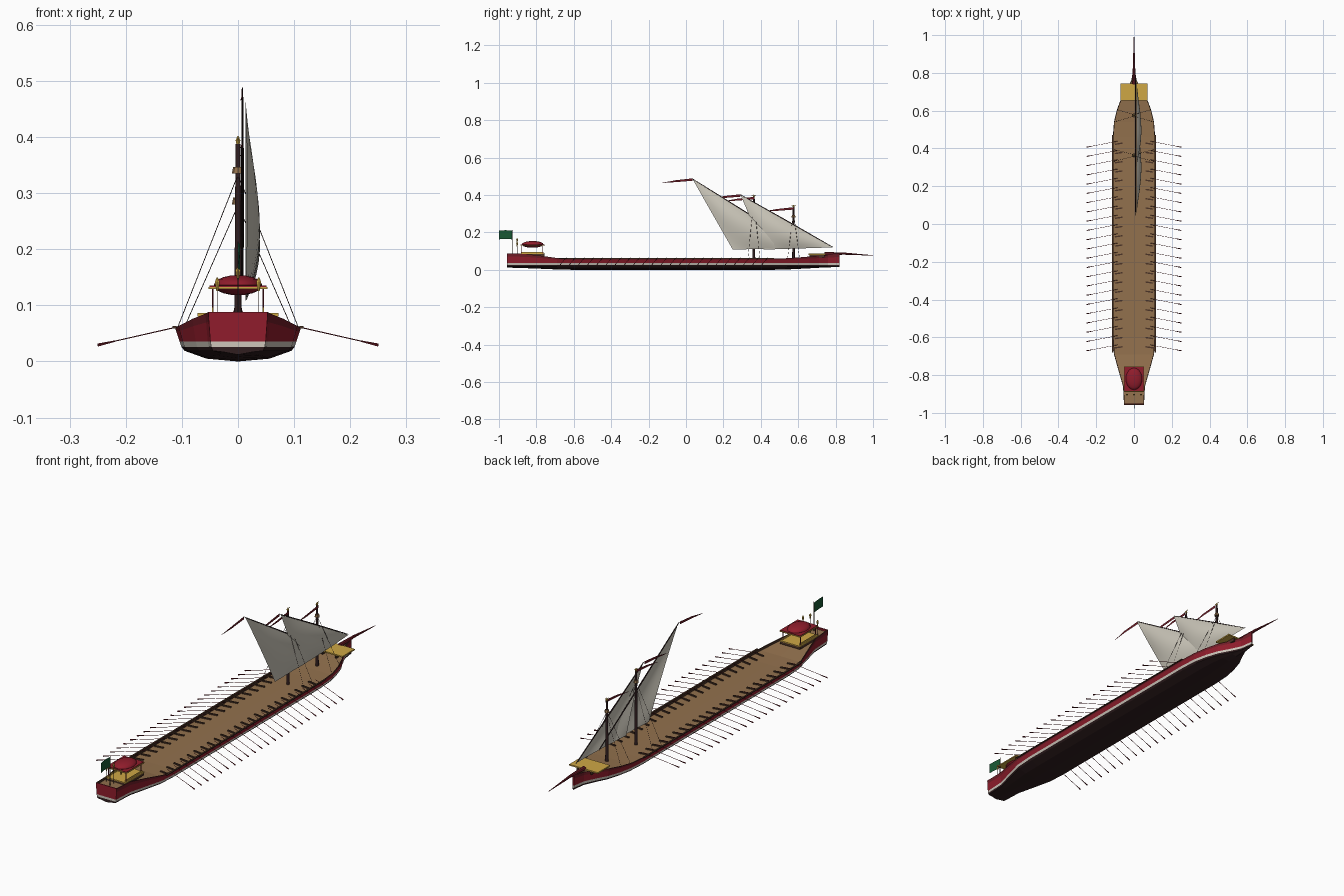
import bpy, bmesh, math
from mathutils import Vector, Matrix

cube = bpy.data.objects.get("Cube")
if cube:
    bpy.data.objects.remove(cube)


def material(name, rgb):
    m = bpy.data.materials.new(name)
    m.use_nodes = True
    m.diffuse_color = (*rgb, 1)
    node = next(n for n in m.node_tree.nodes if n.type == 'BSDF_PRINCIPLED')
    node.inputs["Base Color"].default_value = (*rgb, 1)
    node.inputs["Roughness"].default_value = 0.8
    return m


RED = material("crimson paint", (0.28, 0.012, 0.025))
MAROON = material("maroon", (0.16, 0.012, 0.02))
WHITE = material("off white", (0.62, 0.57, 0.5))
BLACK = material("tarred wood", (0.03, 0.013, 0.014))
DECK = material("deck wood", (0.29, 0.165, 0.075))
DARK = material("dark wood", (0.07, 0.033, 0.02))
GOLD = material("gold", (0.62, 0.39, 0.06))
CANVAS = material("canvas", (0.6, 0.57, 0.49))
GREEN = material("green flag", (0.01, 0.1, 0.035))


def finish(name, bm, mats, smooth=False):
    mesh = bpy.data.meshes.new(name)
    bm.to_mesh(mesh)
    bm.free()
    for m in mats:
        mesh.materials.append(m)
    ob = bpy.data.objects.new(name, mesh)
    bpy.context.collection.objects.link(ob)
    if smooth:
        bpy.ops.object.select_all(action='DESELECT')
        ob.select_set(True)
        bpy.context.view_layer.objects.active = ob
        bpy.ops.object.shade_smooth_by_angle(angle=math.radians(40))
    return ob


def rods(name, mat, segments, sides=6):
    """Tapered rods: each segment is (start, end, radius, end radius)."""
    bm = bmesh.new()
    for a, b, r1, r2 in segments:
        a, b = Vector(a), Vector(b)
        d = b - a
        turn = d.to_track_quat('Z', 'Y').to_matrix().to_4x4()
        bmesh.ops.create_cone(bm, cap_ends=True, segments=sides, radius1=r1, radius2=r2,
                              depth=d.length, matrix=Matrix.Translation((a + b) / 2) @ turn)
    return finish(name, bm, [mat], True)


def boxes(name, mat, items):
    """Boxes: each item is (centre, size, turn about z)."""
    bm = bmesh.new()
    for c, s, turn in items:
        bmesh.ops.create_cube(bm, size=1, matrix=Matrix.Translation(c)
                              @ Matrix.Rotation(turn, 4, 'Z') @ Matrix.Diagonal((*s, 1)))
    return finish(name, bm, [mat])


def sheet(name, mat, outline):
    bm = bmesh.new()
    bm.faces.new([bm.verts.new(p) for p in outline])
    return finish(name, bm, [mat])


# Hull: lofted stations of (y, half width, sheer height, keel height)
STATIONS = [(-0.957, .053, .088, .012), (-0.86, .058, .085, .009), (-0.78, .081, .076, .006),
            (-0.69, .106, .063, .002), (-0.6, .112, .060, 0), (0.46, .112, .060, 0),
            (0.54, .106, .062, .002), (0.6, .092, .066, .005), (0.66, .070, .071, .008),
            (0.71, .040, .075, .011), (0.76, .014, .079, .013), (0.82, .004, .084, .016)]


def section(y, w, top, keel):
    inner = max(w - .004, w * .4)
    half = [(0, keel), (.5 * w, keel + .005), (.85 * w, .019), (.9 * w, .026), (.93 * w, .036),
            (.98 * w, .036 + .68 * (top - .036)), (w, top),
            (inner, top), (inner, top - .01), (0, top - .009)]
    loop = half + [(-x, z) for x, z in half[-2:0:-1]]
    return [(x, y, z) for x, z in loop]


# Bands from keel to deck: bottom, white line, red side, maroon wale, rim, deck
HULL_MATS = [BLACK, WHITE, RED, MAROON, DARK, DECK]
BANDS = [0, 0, 0, 1, 2, 3, 4, 4, 5]
BANDS += BANDS[::-1]
bm = bmesh.new()
rings = [[bm.verts.new(p) for p in section(*s)] for s in STATIONS]
n = len(BANDS)
for r0, r1 in zip(rings, rings[1:]):
    for i in range(n):
        f = bm.faces.new((r0[i], r0[(i + 1) % n], r1[(i + 1) % n], r1[i]))
        f.material_index = BANDS[i]
# Flat transom and stem, closed in strips that carry the same bands
for ring in (rings[0], rings[-1]):
    for i in range(6):
        corners = [ring[i], ring[i + 1], ring[(n - i - 1) % n], ring[(n - i) % n]]
        f = bm.faces.new(list(dict.fromkeys(corners)))
        f.material_index = min(BANDS[i], 2)
    f = bm.faces.new(ring[6:13])
    f.material_index = 2
bmesh.ops.recalc_face_normals(bm, faces=bm.faces)
finish("hull", bm, HULL_MATS)
boxes("transom_rail", RED, [((0, -.954, .083), (.1, .005, .008), 0)])

# Outrigger rails, oars and benches
boxes("outrigger_rails", DARK, [((s * .113, -.105, .061), (.007, 1.15, .004), 0) for s in (-1, 1)])
shafts, blades, benches = [], [], []
for i in range(23):
    y = .407 - i * .049
    for s in (-1, 1):
        grip, neck, tip = Vector((s * .088, y + .031, .066)), Vector((s * .218, y + .006, .0365)), \
            Vector((s * .25, y, .029))
        shafts.append((grip, neck, .0011, .001))
        blades.append((neck, tip, .0012, .003))
        benches.append(((s * .081, y + .018, .054), (.042, .007, .005), -s * .15))
rods("oar_shafts", MAROON, shafts, 5)
rods("oar_blades", MAROON, blades, 5)
boxes("rowing_benches", DARK, benches)

# Bow platform and spur
boxes("bow_platform", GOLD, [((0, .70, .083), (.145, .09, .006), 0)])
boxes("platform_supports", DARK, [((s * .035, .70, .073), (.008, .08, .016), 0) for s in (-1, 1)])
rods("bow_spur", MAROON, [((0, .74, .085), (0, .84, .087), .010, .006),
                          ((0, .84, .087), (0, 1.0, .077), .006, .001)], 8)

# Stern pavilion
boxes("pavilion_base", DARK, [((0, -.822, .079), (.102, .133, .012), 0)])
boxes("pavilion_floor", GOLD, [((0, -.822, .0865), (.104, .135, .004), 0)])
boxes("pavilion_side_rails", GOLD, [((s * .045, -.822, .092), (.003, .12, .008), 0) for s in (-1, 1)])
rods("pavilion_posts", MAROON, [((x, y, .085), (x, y, .132), .0018, .0018)
                                for x in (-.045, .045) for y in (-.878, -.768)])
boxes("canopy_frame", GOLD, [((0, -.82, .131), (.106, .132, .004), 0)])
boxes("canopy_cloth", RED, [((0, -.82, .134), (.102, .128, .003), 0)])
bm = bmesh.new()
bmesh.ops.create_uvsphere(bm, u_segments=20, v_segments=10, radius=1,
                          matrix=Matrix.Translation((0, -.82, .136)) @ Matrix.Diagonal((.043, .058, .018, 1)))
finish("canopy_dome", bm, [RED], True)

# Stern lanterns and ensign
poles, lamps = [], []
for x, top in ((-.037, .15), (0, .17), (.037, .15)):
    poles.append(((x, -.903, .075), (x, -.903, top - .022), .001, .001))
    lamps += [((x, -.903, top - .024), (x, -.903, top - .008), .002, .005),
              ((x, -.903, top - .008), (x, -.903, top), .005, .001)]
rods("lantern_poles", DARK, poles)
rods("stern_lanterns", GOLD, lamps)
rods("flag_pole", DARK, [((0, -.93, .075), (0, -.93, .214), .0014, .0011)])
sheet("stern_flag", GREEN, [(0, -.93, .163), (0, -.965, .166), (.004, -1, .163),
                            (.004, -1, .209), (0, -.965, .212), (0, -.93, .209)])


def streamer(name, y, z):
    sheet(name, MAROON, [(.006, y, z + .004), (.008, y - .09, z - .006), (.004, y - .17, z - .021),
                         (.008, y - .09, z - .016), (.006, y, z - .009)])


def lateen(name, peak, tack, clew, belly=.023, steps=14):
    """Triangular sail on a sloping yard, bellied to one side."""
    peak, tack, clew = Vector(peak), Vector(tack), Vector(clew)
    bm = bmesh.new()
    grid = []
    for j in range(steps + 1):
        v = j / steps
        row = []
        for i in range(steps - j + 1):
            u = i / steps
            w = 1 - u - v
            p = peak * w + tack * u + clew * v
            p.x += belly * min(1, 27 * u * v * w) + belly * .6 * v * (1 - v)
            row.append(bm.verts.new(p))
        grid.append(row)
    for j in range(steps):
        for i in range(steps - j):
            bm.faces.new((grid[j][i], grid[j][i + 1], grid[j + 1][i]))
            if i < steps - j - 1:
                bm.faces.new((grid[j][i + 1], grid[j + 1][i + 1], grid[j + 1][i]))
    finish(name + "_sail", bm, [CANVAS], True)
    # Yard: thickest at the middle
    shift = Vector((-.005, 0, .002))
    a, b = peak + shift, tack + shift
    mid = (a + b) / 2
    rods(name + "_yard", BLACK, [(a, mid, .0012, .003), (mid, b, .003, .0012)], 8)
    streamer(name + "_yard_streamer", peak.y, peak.z)


def mast(name, y, top, spread):
    rods(name + "_mast", BLACK, [((0, y, .04), (0, y, top - .01), .0075, .0045)], 10)
    rods(name + "_mast_top", DECK, [((0, y, top - .063), (0, y, top - .051), .011, .0085)], 8)
    rods(name + "_finial", GOLD, [((0, y, top - .012), (0, y, top - .004), .003, .005),
                                  ((0, y, top - .004), (0, y, top + .004), .005, .001),
                                  ((0, y - .012, top - .002), (0, y + .012, top + .002), .0012, .0012)])
    rods(name + "_shrouds", BLACK, [((0, y + k * .004, top - .065), (s * spread, y + k * .032, .062),
                                     .0007, .0007) for s in (-1, 1) for k in (-1, 1)], 4)
    streamer(name + "_mast_streamer", y, top - .012)


# Masts and sails
mast("main", .363, .398, .107)
mast("fore", .575, .343, .095)
lateen("main", (.013, .035, .485), (.013, .62, .118), (.013, .25, .108))
lateen("fore", (.013, .292, .4), (.013, .785, .12), (.013, .415, .108))
